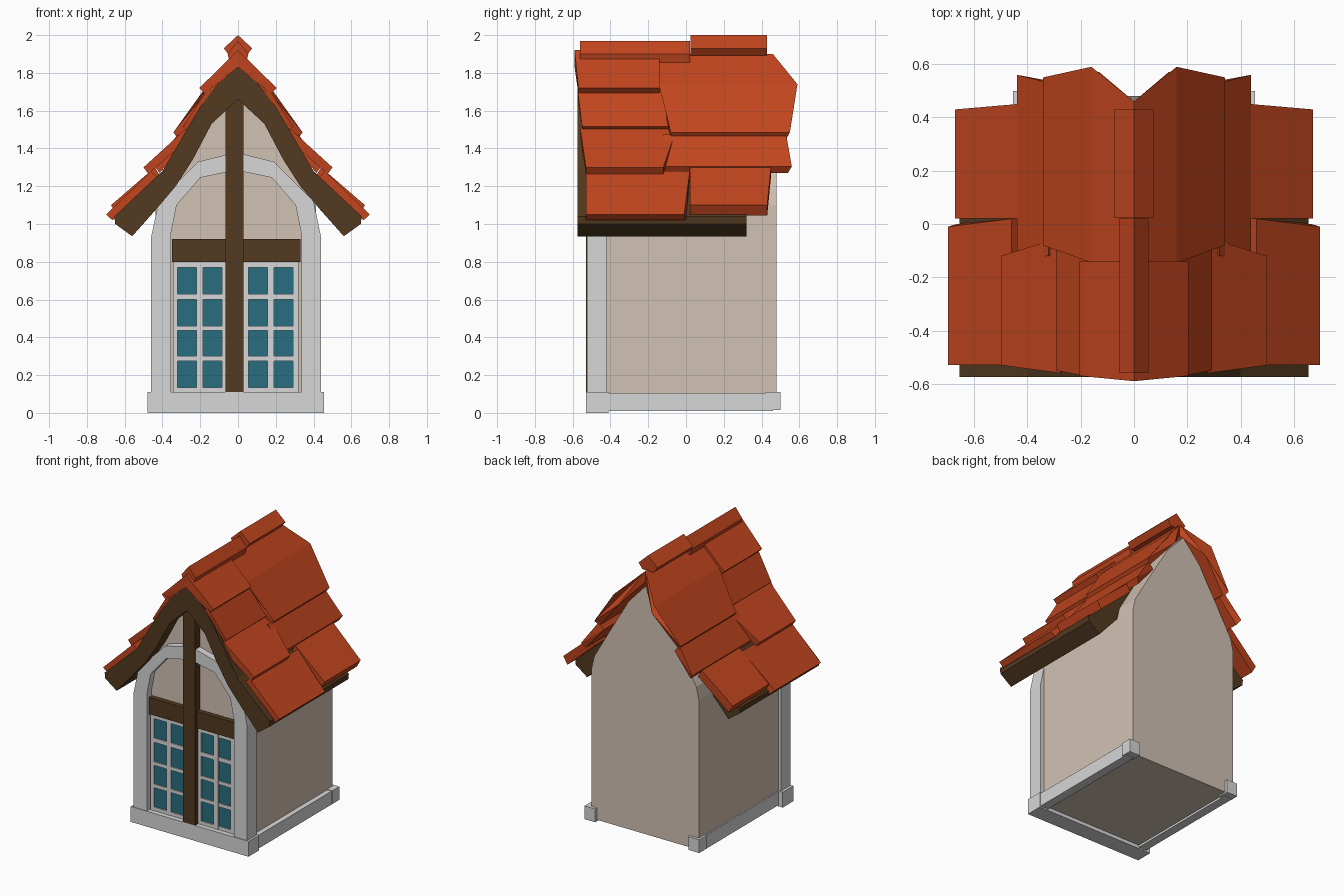
import bpy
import bmesh

cube = bpy.data.objects.get("Cube")
if cube:
    bpy.data.objects.remove(cube, do_unlink=True)


def material(name, rgb):
    m = bpy.data.materials.new(name)
    m.use_nodes = True
    m.diffuse_color = (*rgb, 1)
    bsdf = m.node_tree.nodes["Principled BSDF"]
    bsdf.inputs["Base Color"].default_value = (*rgb, 1)
    bsdf.inputs["Roughness"].default_value = 0.8
    return m


PLASTER = material("plaster", (0.64, 0.535, 0.45))
STONE = material("pale stone", (0.68, 0.68, 0.68))
TILE = material("terracotta", (0.54, 0.06, 0.013))
WOOD = material("dark wood", (0.084, 0.041, 0.014))
GLASS = material("teal glass", (0.022, 0.155, 0.215))


def finish(name, bm, mat):
    bmesh.ops.recalc_face_normals(bm, faces=bm.faces)
    mesh = bpy.data.meshes.new(name)
    bm.to_mesh(mesh)
    bm.free()
    mesh.materials.append(mat)
    obj = bpy.data.objects.new(name, mesh)
    bpy.context.collection.objects.link(obj)
    return obj


def add_prism(bm, section, starts, ends):
    """Join an x-z section at the front to the same section at the back."""
    front = [bm.verts.new((x, y, z)) for (x, z), y in zip(section, starts)]
    back = [bm.verts.new((x, y, z)) for (x, z), y in zip(section, ends)]
    n = len(section)
    caps = [bm.faces.new(front), bm.faces.new(back[::-1])]
    for i in range(n):
        j = (i + 1) % n
        bm.faces.new((front[j], front[i], back[i], back[j]))
    bm.normal_update()
    bmesh.ops.triangulate(bm, faces=caps, ngon_method='EAR_CLIP')


def prism(name, section, y0, y1, mat):
    bm = bmesh.new()
    add_prism(bm, section, [y0] * len(section), [y1] * len(section))
    return finish(name, bm, mat)


def add_box(bm, x0, x1, y0, y1, z0, z1):
    sec = [(x0, z0), (x1, z0), (x1, z1), (x0, z1)]
    add_prism(bm, sec, [y0] * 4, [y1] * 4)


def box(name, dims, mat):
    bm = bmesh.new()
    add_box(bm, *dims)
    return finish(name, bm, mat)


def mirrored(half, cx=0.0):
    """Right half, listed bottom to top and ending on the axis, made whole."""
    left = [(-x, z) for x, z in half if x > 0]
    return [(x + cx, z) for x, z in half + left[::-1]]


# Plaster body with a flared gable, set slightly off centre
gable = [(0.425, 0.025), (0.425, 1.1), (0.405, 1.19), (0.29, 1.39), (0.13, 1.66), (0, 1.8)]
prism("walls", mirrored(gable, -0.013), -0.43, 0.48, PLASTER)

# Stone base: front sill, side strips and corner blocks
box("base_front", (-0.48, 0.455, -0.53, -0.41, 0, 0.11), STONE)
for side, s in (("left", 1), ("right", -1)):
    xs = sorted((s * 0.385, s * 0.448))
    box(f"base_{side}", (*xs, -0.45, 0.46, 0.01, 0.105), STONE)
    xs = sorted((s * 0.37, s * 0.455))
    box(f"base_back_corner_{side}", (*xs, 0.42, 0.5, 0.015, 0.11), STONE)

# Stone arch around the front opening, with a plaster infill up to the rafters
outer = [(0.45, 0.11), (0.45, 0.93), (0.41, 1.12), (0.2, 1.33), (0, 1.38)]
inner = [(0.345, 0.11), (0.345, 0.95), (0.315, 1.1), (0.19, 1.245), (0, 1.285)]
infill = [(0.35, 0.11), (0.35, 1.2), (0.24, 1.44), (0.13, 1.62), (0, 1.75)]
ring = mirrored(outer, -0.01) + mirrored(inner, -0.01)[::-1]
prism("stone_arch", ring, -0.525, -0.42, STONE)
prism("front_infill", mirrored(infill, -0.01), -0.475, -0.425, PLASTER)

# Windows: glass sheet with a grid of glazing bars
for side, x in (("right", -0.345), ("left", 0.03)):
    box(f"glass_{side}", (x, x + 0.29, -0.487, -0.47, 0.11, 0.8), GLASS)
    bm = bmesh.new()
    for a, b in ((0, 0.025), (0.125, 0.16), (0.26, 0.29)):
        add_box(bm, x + a, x + b, -0.497, -0.47, 0.11, 0.8)
    for a, b in ((0.11, 0.135), (0.275, 0.3), (0.435, 0.46), (0.6, 0.63), (0.77, 0.8)):
        add_box(bm, x, x + 0.29, -0.495, -0.47, a, b)
    finish(f"window_frame_{side}", bm, STONE)

# Timber post and cross beam
box("cross_beam", (-0.35, 0.33, -0.51, -0.42, 0.8, 0.92), WOOD)
box("centre_post", (-0.065, 0.03, -0.53, -0.42, 0.11, 1.7), WOOD)

# Curved timber rafters under the roof
top = [(0.65, 1.0), (0.655, 1.04), (0.4, 1.28), (0.2, 1.62), (0.07, 1.79), (0, 1.86)]
under = [(0.56, 0.935), (0.44, 1.07), (0.33, 1.2), (0.24, 1.34), (0.14, 1.53), (0, 1.66)]
prism("rafters", mirrored(top) + mirrored(under)[::-1], -0.575, 0.32, WOOD)

# Roof tiles: section runs lower lip, upper lip, top outside, top inside
courses = {
    "front_tile_1": ([(0.665, 1.02), (0.698, 1.05), (0.46, 1.28), (0.42, 1.24)],
                     [-0.53] * 4, [0, -0.01, 0.02, 0.02]),
    "front_tile_2": ([(0.475, 1.265), (0.5, 1.3), (0.275, 1.505), (0.25, 1.46)],
                     [-0.53, -0.53, -0.56, -0.56], [-0.12, -0.12, -0.05, -0.05]),
    "front_tile_3": ([(0.265, 1.49), (0.292, 1.515), (0.16, 1.72), (0.12, 1.68)],
                     [-0.545, -0.55, -0.575, -0.575], [-0.04] * 4),
    "front_tile_4": ([(0.175, 1.69), (0.205, 1.72), (0, 1.92), (0, 1.83)],
                     [-0.57, -0.57, -0.59, -0.59], [-0.14] * 4),
    "back_tile_1": ([(0.64, 1.045), (0.672, 1.1), (0.44, 1.3), (0.41, 1.25)],
                    [0.02] * 4, [0.43, 0.43, 0.45, 0.45]),
    "back_tile_2": ([(0.415, 1.27), (0.44, 1.305), (0.32, 1.475), (0.28, 1.43)],
                    [-0.13, -0.13, -0.12, -0.12], [0.54, 0.56, 0.53, 0.53]),
    "back_tile_3": ([(0.315, 1.45), (0.342, 1.485), (0.16, 1.74), (0, 1.9), (0, 1.82), (0.13, 1.67)],
                    [-0.08, -0.08, -0.145, -0.16, -0.16, -0.145],
                    [0.53, 0.55, 0.59, 0.46, 0.46, 0.57]),
}
for name, (section, starts, ends) in courses.items():
    for side, s in (("left", 1), ("right", -1)):
        bm = bmesh.new()
        add_prism(bm, [(s * x, z) for x, z in section], starts, ends)
        finish(f"{name}_{side}", bm, TILE)

# Ridge caps
cap = [(0.04, 1.84), (0.055, 1.9), (0, 1.97)]
prism("ridge_front", mirrored(cap), -0.56, 0.02, TILE)
cap = [(0.045, 1.89), (0.075, 1.93), (0, 2.0)]
prism("ridge_back", mirrored(cap), 0.025, 0.43, TILE)
